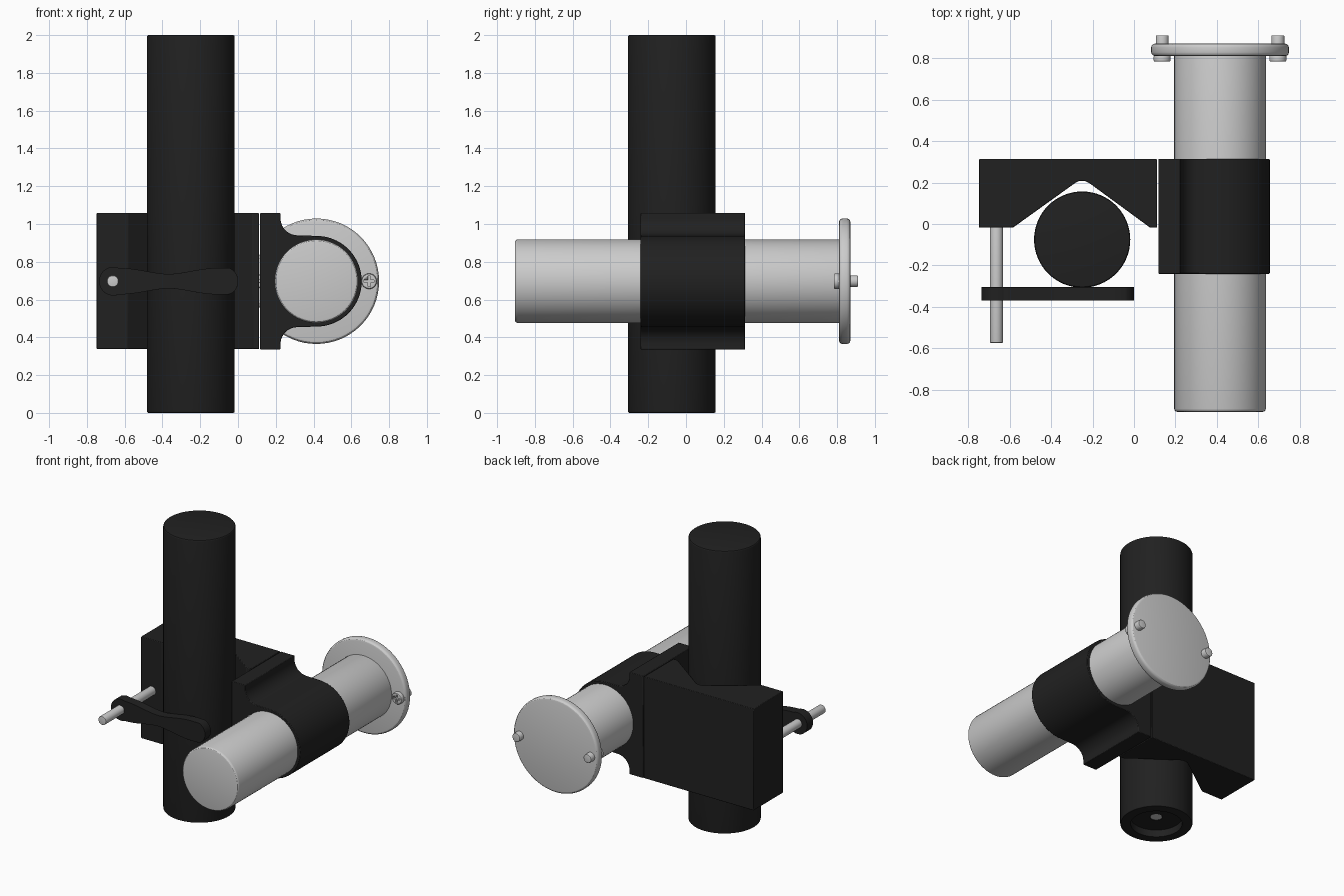
import bpy, bmesh
from math import sin, cos, pi, radians

if "Cube" in bpy.data.objects:
    bpy.data.objects.remove(bpy.data.objects["Cube"])

black = bpy.data.materials.new("black_plastic")
black.diffuse_color = (0.015, 0.015, 0.015, 1)
black.use_nodes = True
black.node_tree.nodes["Principled BSDF"].inputs["Base Color"].default_value = black.diffuse_color


def finish(name, bm, mat=None):
    bmesh.ops.recalc_face_normals(bm, faces=bm.faces)
    me = bpy.data.meshes.new(name)
    bm.to_mesh(me)
    bm.free()
    me.shade_smooth()
    me.set_sharp_from_angle(angle=radians(30))
    ob = bpy.data.objects.new(name, me)
    bpy.context.collection.objects.link(ob)
    if mat:
        me.materials.append(mat)
    return ob


def place(axis, u, v, h):
    return (u, v, h) if axis == 'Z' else (u, h, v)


def lathe(name, axis, cu, cv, profile, mat=None, n=64):
    """Turn (radius, height) points around a Z or Y axis; ends are capped."""
    bm = bmesh.new()
    rings = [[bm.verts.new(place(axis, cu + r * cos(2 * pi * i / n), cv + r * sin(2 * pi * i / n), h))
              for i in range(n)] for r, h in profile]
    for a, b in zip(rings, rings[1:]):
        for i in range(n):
            j = (i + 1) % n
            bm.faces.new((a[i], a[j], b[j], b[i]))
    bm.faces.new(rings[0])
    bm.faces.new(rings[-1])
    return finish(name, bm, mat)


def rounded(r, h0, h1, b):
    """Cylinder profile with rounded rims."""
    angs = [0, pi / 6, pi / 3, pi / 2]
    return ([(r - b + b * sin(a), h0 + b - b * cos(a)) for a in angs] +
            [(r - b + b * cos(a), h1 - b + b * sin(a)) for a in angs])


def prism(name, axis, pts, h0, h1, mat=None):
    bm = bmesh.new()
    lo, hi = ([bm.verts.new(place(axis, u, v, h)) for u, v in pts] for h in (h0, h1))
    bm.faces.new(lo)
    bm.faces.new(hi)
    for i in range(len(pts)):
        j = (i + 1) % len(pts)
        bm.faces.new((lo[i], lo[j], hi[j], hi[i]))
    ob = finish(name, bm, mat)
    bev = ob.modifiers.new("edge", 'BEVEL')
    bev.width, bev.segments, bev.angle_limit = 0.004, 2, radians(35)
    return ob


def arc(cu, cv, r, a0, a1, n):
    return [(cu + r * cos(radians(a0 + (a1 - a0) * i / n)),
             cv + r * sin(radians(a0 + (a1 - a0) * i / n))) for i in range(n + 1)]


ZC = 0.697   # height of the horizontal axis
XT = 0.415   # x of the horizontal tube

# Upright pole with a recessed foot
lathe("upright_pole", 'Z', -0.25, -0.075,
      [(0.035, 0.12), (0.04, 0.05), (0.165, 0.05), (0.165, 0.0)] + rounded(0.232, 0, 2, 0.008), black)
lathe("foot_bolt", 'Z', -0.25, -0.075, [(0.038, 0.052), (0.038, 0.11)], n=24)

# V-block the pole sits in
prism("v_block", 'Z', [(-0.748, 0.313), (-0.748, -0.017), (-0.583, -0.017), (-0.285, 0.197),
                       (-0.265, 0.207), (-0.235, 0.207), (-0.215, 0.197), (0.077, -0.017),
                       (0.111, -0.017), (0.111, 0.313)], 0.338, 1.058, black)

# Collar around the horizontal tube, mirrored about the axis height
upper = [(0.117, 1.058), (0.225, 1.058)] + arc(0.315, 1.03, 0.09, 180, 270, 10) + arc(XT, ZC, 0.24, 90, 0, 20)
lower = [(u, 2 * ZC - v) for u, v in reversed(upper[:-1])]
prism("tube_collar", 'Y', upper + lower, -0.24, 0.313, black)

# Horizontal tube and end flange
lathe("horizontal_tube", 'Y', XT, ZC, rounded(0.221, -0.906, 0.83, 0.015))
lathe("end_flange", 'Y', XT, ZC, rounded(0.332, 0.81, 0.87, 0.018))

# Two flange screws with cross-slotted heads
for side, x in (("left", 0.136), ("right", 0.694)):
    lathe("screw_shaft_" + side, 'Y', x, ZC, rounded(0.031, 0.80, 0.91, 0.005), n=24)
    head = lathe("screw_head_" + side, 'Y', x, ZC, rounded(0.041, 0.783, 0.815, 0.007), n=32)
    a, b = 0.007, 0.027
    cross = [(b, -a), (b, a), (a, a), (a, b), (-a, b), (-a, a),
             (-b, a), (-b, -a), (-a, -a), (-a, -b), (a, -b), (a, -a)]
    cutter = prism("slot_cutter_" + side, 'Y', [(x + u, ZC + v) for u, v in cross], 0.77, 0.797)
    cutter.modifiers.clear()
    cutter.hide_render = True
    cutter.hide_set(True)
    cut = head.modifiers.new("slot", 'BOOLEAN')
    cut.operation, cut.object, cut.solver = 'DIFFERENCE', cutter, 'EXACT'

# Clamp lever: round ends joined by a waisted arm
XL, XR, R = -0.66, -0.075, 0.076
top = [(XL + 0.03 + (XR - XL - 0.06) * t / 16, ZC + 0.038 + 0.032 * abs(cos(pi * t / 16)) ** 1.7)
       for t in range(17)]
bottom = [(u, 2 * ZC - v) for u, v in reversed(top)]
prism("clamp_lever", 'Y', top + arc(XR, ZC, R, 65, -65, 14) + bottom + arc(XL, ZC, R, 295, 65, 20),
      -0.37, -0.305, black)

# Clamp rod
lathe("clamp_rod", 'Y', XL - 0.003, ZC, rounded(0.031, -0.573, 0.05, 0.004), n=32)
